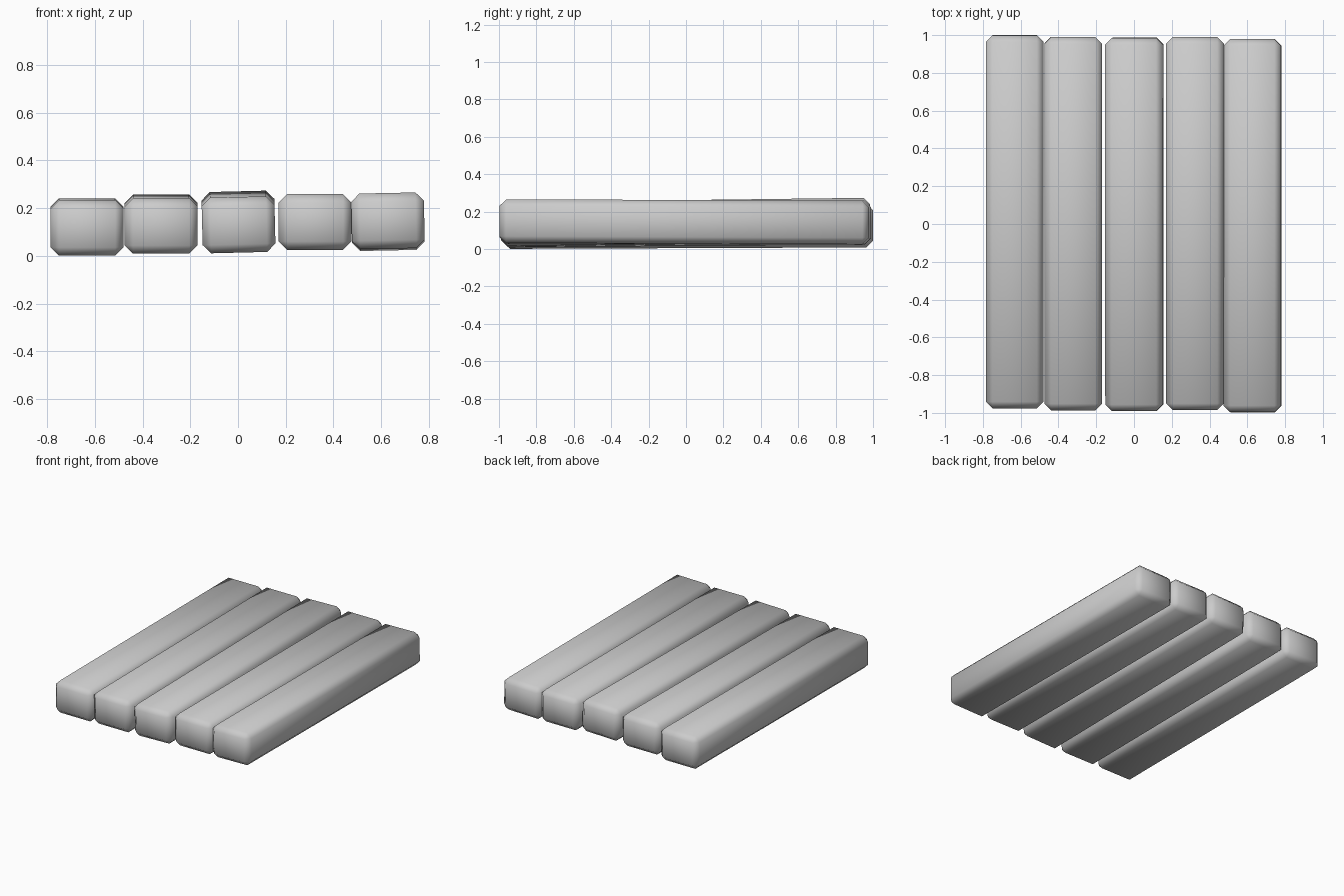
import bpy

if "Cube" in bpy.data.objects:
    bpy.data.objects.remove(bpy.data.objects["Cube"])

grey = bpy.data.materials.new("light_grey")
grey.use_nodes = True
colour = (0.6, 0.6, 0.6, 1)
grey.diffuse_color = colour
grey.node_tree.nodes["Principled BSDF"].inputs["Base Color"].default_value = colour


def plank(name, centre, pitch, roll, yaw):
    """A chamfered, softly shaded board lying along y."""
    bpy.ops.mesh.primitive_cube_add(size=1)
    obj = bpy.context.object
    obj.name = name
    obj.scale = (0.305, 1.975, 0.233)
    bpy.ops.object.transform_apply(location=False, rotation=False, scale=True)
    obj.location = centre
    obj.rotation_euler = (pitch, roll, yaw)
    bevel = obj.modifiers.new("chamfer", 'BEVEL')
    bevel.width = 0.035
    bevel.segments = 1
    bpy.ops.object.shade_smooth()
    obj.data.materials.append(grey)


# Loosely laid boards, from right to left
plank("plank_right", (-0.632, 0.012, 0.121), 0.004, 0, 0)
plank("plank_mid_right", (-0.322, 0.002, 0.133), 0.008, 0, 0)
plank("plank_centre", (0.002, -0.002, 0.142), 0.0125, -0.025, 0)
plank("plank_mid_left", (0.323, 0.002, 0.142), 0, 0, 0)
plank("plank_left", (0.628, -0.009, 0.143), -0.004, -0.02, 0)
